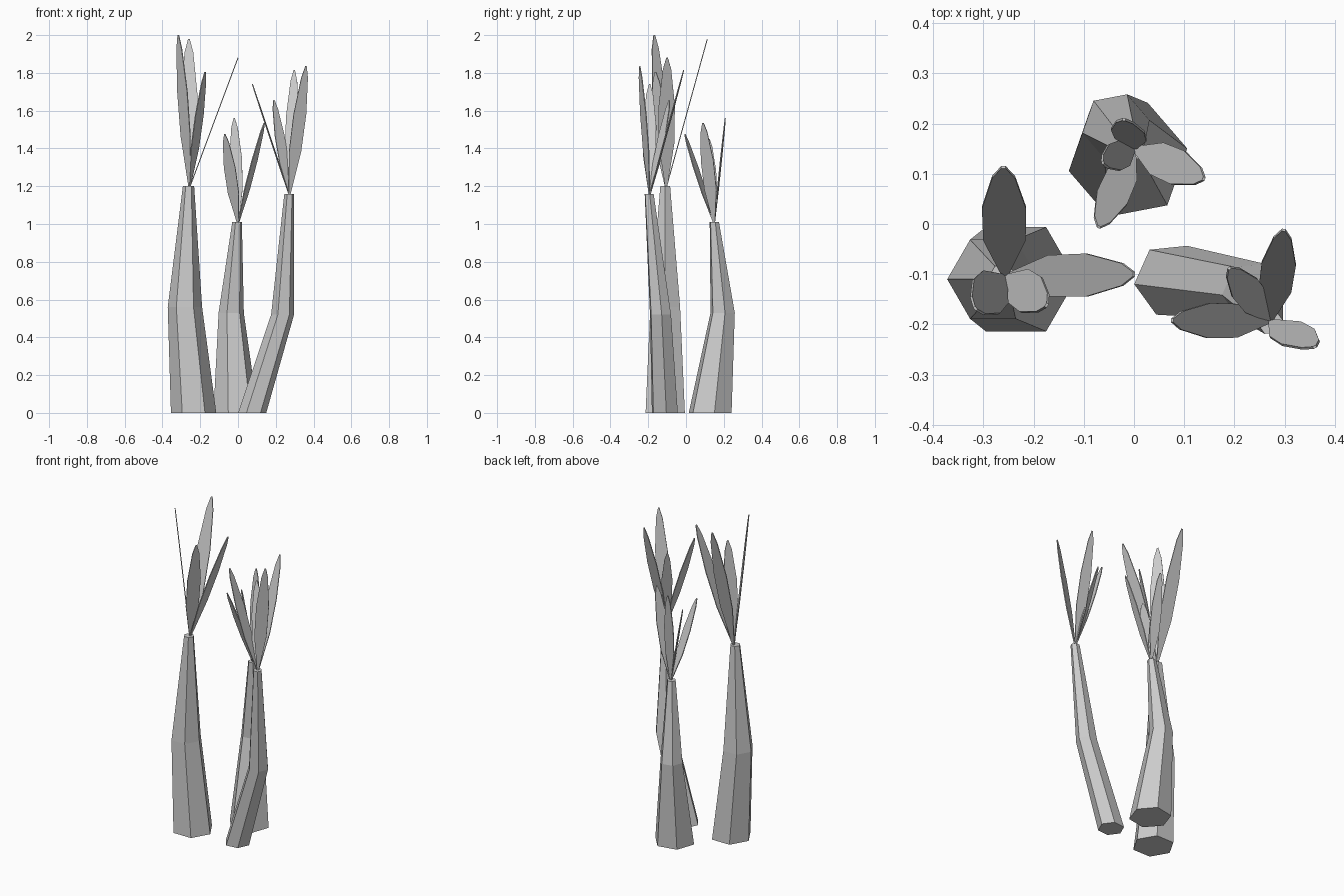
import bpy, math
from mathutils import Vector

if "Cube" in bpy.data.objects:
    bpy.data.objects.remove(bpy.data.objects["Cube"])


def make_object(name, verts, faces):
    mesh = bpy.data.meshes.new(name)
    mesh.from_pydata([tuple(v) for v in verts], [], faces)
    mesh.update()
    obj = bpy.data.objects.new(name, mesh)
    bpy.context.collection.objects.link(obj)
    return obj


def trunk(name, rings, turn):
    """Six-sided bent trunk through rings of (x, y, z, radius)."""
    verts, faces = [], []
    for x, y, z, r in rings:
        for i in range(6):
            a = math.radians(turn + 60 * i)
            verts.append((x + r * math.cos(a), y + r * math.sin(a), z))
    for k in range(len(rings) - 1):
        for i in range(6):
            a, b = k * 6 + i, k * 6 + (i + 1) % 6
            faces.append((a, b, b + 6, a + 6))
    top = 6 * (len(rings) - 1)
    faces.append(tuple(range(5, -1, -1)))
    faces.append(tuple(range(top, top + 6)))
    make_object(name, verts, faces)


# leaf outline: position along the leaf, share of full half-width
OUTLINE = [(0, 0.1), (0.34, 0.96), (0.63, 1.0), (0.91, 0.52), (1, 0.1)]
THICK = 0.005


def leaf(name, base, tip, half):
    """Thin flat blade; half is the horizontal half-width vector."""
    base, tip, w = Vector(base), Vector(tip), Vector((*half, 0))
    axis = tip - base
    n = axis.cross(w).normalized() * THICK / 2
    rim = [base + axis * t + w * s for t, s in OUTLINE]
    rim += [base + axis * t - w * s for t, s in reversed(OUTLINE)]
    c = len(rim)
    verts = [p - n for p in rim] + [p + n for p in rim]
    faces = [tuple(range(c)), tuple(range(2 * c - 1, c - 1, -1))]
    faces += [(i, i + c, (i + 1) % c + c, (i + 1) % c) for i in range(c)]
    make_object(name, verts, faces)


# each plant: trunk rings, trunk turn, leaf root, leaves as (tip, half-width vector)
PLANTS = {
    "left": ([(-.235, -.11, 0, .12), (-.281, -.11, .56, .091), (-.262, -.11, 1.2, .03)], 0,
             (-.257, -.105, 1.19), [
                 ((0, -.1, 1.88), (0, .043)),
                 ((-.26, .113, 1.98), (.044, 0)),
                 ((-.316, -.168, 2.0), (.026, -.034)),
                 ((-.174, -.162, 1.805), (.021, .035))]),
    "right": ([(.075, -.112, 0, .075), (.236, -.135, .52, .061), (.271, -.195, 1.16, .026)], 6,
              (.272, -.193, 1.15), [
                  ((.076, -.192, 1.74), (.002, .035)),
                  ((.19, -.088, 1.655), (.025, .018)),
                  ((.298, -.012, 1.815), (.034, -.003)),
                  ((.36, -.245, 1.835), (.033, .015))]),
    "back": ([(-.012, .128, 0, .12), (-.036, .194, .53, .068), (-.005, .15, 1.01, .026)], 10.8,
             (0, .15, 1.0), [
                 ((.139, .09, 1.535), (.014, .033)),
                 ((-.07, -.006, 1.475), (.03, -.013)),
                 ((-.02, .208, 1.56), (.033, -.003)),
                 ((-.062, .122, 1.45), (-.012, .026))]),
}

for side, (rings, turn, root, leaves) in PLANTS.items():
    trunk(side + "_trunk", rings, turn)
    for i, (tip, half) in enumerate(leaves, 1):
        leaf(f"{side}_leaf_{i}", root, tip, half)
